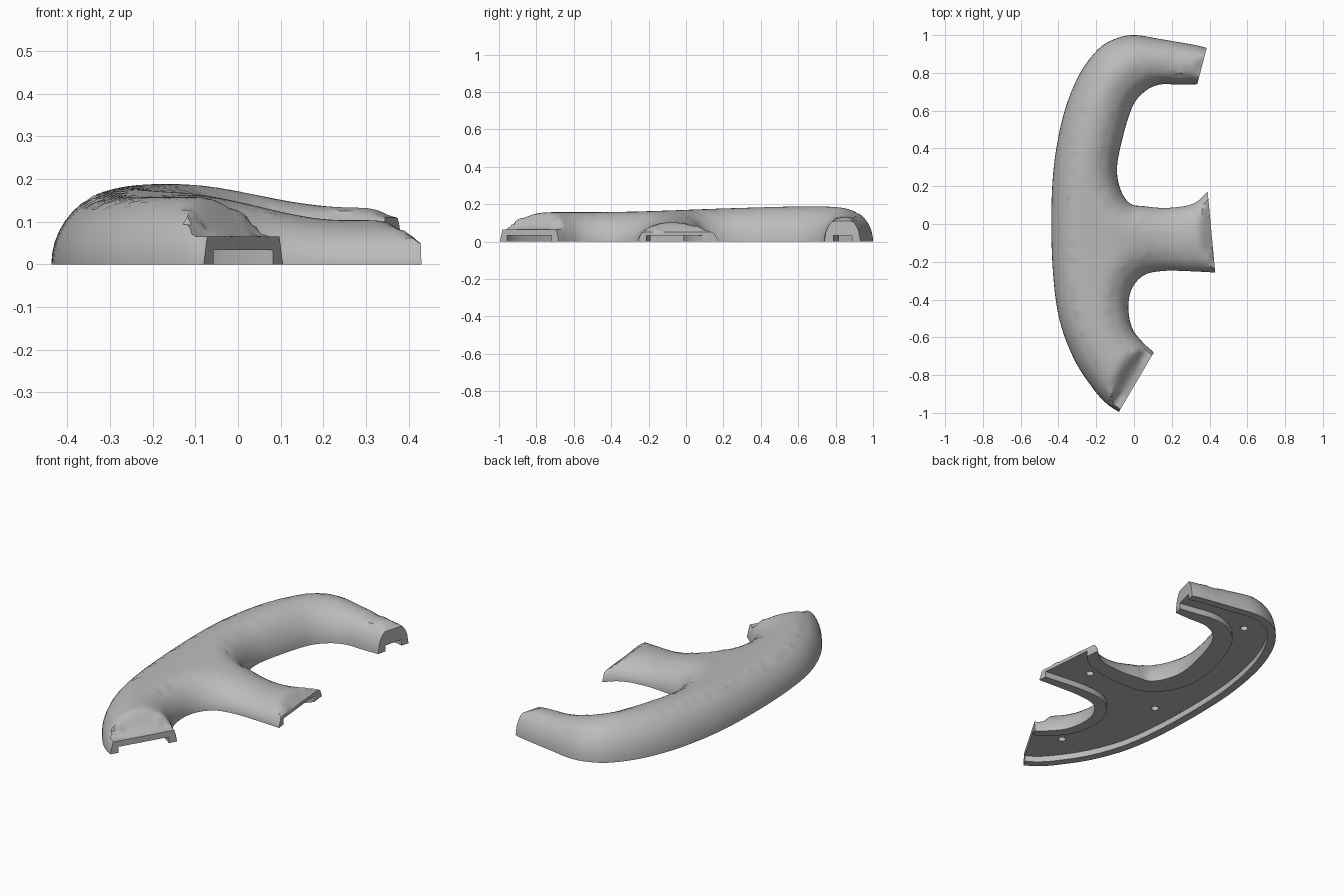
import bpy, bmesh, math
from mathutils import Vector
from mathutils.kdtree import KDTree
from mathutils.geometry import delaunay_2d_cdt

if "Cube" in bpy.data.objects:
    bpy.data.objects.remove(bpy.data.objects["Cube"])

grey = bpy.data.materials.new("plain grey")
grey.use_nodes = True
grey.diffuse_color = (0.5, 0.5, 0.5, 1)
grey.node_tree.nodes["Principled BSDF"].inputs["Base Color"].default_value = (0.5, 0.5, 0.5, 1)

# Side curves of the three-armed grip, counter-clockwise
OUTER = [(.385, .932), (.32, .948), (.135, .98), (0, 1), (-.1, .98), (-.19, .925), (-.29, .79),
         (-.37, .59), (-.42, .34), (-.437, .08), (-.43, -.24), (-.395, -.505), (-.315, -.72),
         (-.21, -.88), (-.14, -.955), (-.08, -.995)]
LOWER = [(.105, -.68), (.045, -.625), (-.01, -.55), (-.03, -.44), (-.01, -.34), (.055, -.27),
         (.16, -.248), (.295, -.25), (.43, -.257)]
UPPER = [(.39, .172), (.335, .12), (.27, .095), (.16, .085), (.055, .094), (-.02, .108), (-.07, .18),
         (-.09, .29), (-.065, .437), (-.01, .617), (.055, .7), (.135, .738), (.24, .738), (.335, .74)]
FINE = 30


def spline(points):
    """Dense Catmull-Rom curve through the points."""
    p = [Vector(q) for q in points]
    p = [2 * p[0] - p[1]] + p + [2 * p[-1] - p[-2]]
    out = []
    for a, b, c, d in zip(p, p[1:], p[2:], p[3:]):
        for i in range(FINE):
            t = i / FINE
            out.append(.5 * (2 * b + (c - a) * t + (2 * a - 5 * b + 4 * c - d) * t ** 2
                             + (3 * b - a - 3 * c + d) * t ** 3))
    return out + [p[-2]]


def inward(curve, i):
    t = (curve[min(i + 1, len(curve) - 1)] - curve[max(i - 1, 0)]).normalized()
    return Vector((-t.y, t.x))


def smoothstep(a, b, x):
    t = min(1, max(0, (x - a) / (b - a)))
    return t * t * (3 - 2 * t)


def mix(a, b, t):
    return a + (b - a) * t


chains = [spline(c) for c in (OUTER, LOWER, UPPER)]
tree = KDTree(sum(len(c) for c in chains))
for n, q in enumerate([q for c in chains for q in c]):
    tree.insert(q.to_3d(), n)
tree.balance()

# Cut ends: start, end, edge height, full height, flat length, ramp length
ENDS = [(chains[0][-1], chains[1][0], .065, .17, .03, .13),
        (chains[1][-1], chains[2][0], .04, .12, -.03, .1),
        (chains[2][-1], chains[0][0], .095, .15, -.03, .06)]


def side_distance(p):
    return tree.find(p.to_3d())[2]


def end_distance(p, end):
    a, b = end[:2]
    u = (b - a).normalized()
    along = (p - a).dot(u) / (b - a).length
    return (p - a).dot(Vector((-u.y, u.x))) if -.15 < along < 1.15 else 9


def radius(p):
    return mix(.165, .105, smoothstep(-.1, .2, p.x) * smoothstep(.4, .6, p.y))


def crest(p):
    body = mix(.158, .19, smoothstep(-.5, .7, p.y))
    arm = mix(.104, .136, smoothstep(.3, .6, p.y))
    return mix(body, arm, smoothstep(-.15, .25, p.x) * smoothstep(-.6, -.35, p.y))


def height(p):
    s = min(1, side_distance(p) / radius(p))
    z = crest(p) * math.sqrt(max(0, 1 - (1 - s) ** 2))
    for end in ENDS:
        e = end_distance(p, end)
        if e < end[5]:
            z = min(z, mix(end[2], end[3], smoothstep(end[4], end[5], e)))
    return max(z, .003)


# Outline, contour rows near the sides, and a grid inside
outline = []
for c, end in zip(chains, ENDS):
    outline += c[::5]
    outline += [end[0].lerp(end[1], t / 24) for t in range(1, 24)]
inside = []
for c in chains:
    for k in range(1, 8):
        for i in range(0, len(c), 5):
            d = radius(c[i]) * (1 - math.cos(math.radians(k * 9)))
            q = c[i] + inward(c, i) * d
            if side_distance(q) > d * .97:
                inside.append(q)
for i in range(-24, 24):
    for j in range(-52, 52):
        q = Vector((i * .02 + (j % 2) * .01, j * .02))
        if side_distance(q) > radius(q) * .58:
            inside.append(q)
inside = [q for q in inside if all(abs(end_distance(q, e)) > .007 for e in ENDS)]
n = len(outline)
verts, _, tris, *_ = delaunay_2d_cdt(outline + inside, [], [list(range(n))], 1, 1e-5)


def make_object(name, bm):
    bmesh.ops.recalc_face_normals(bm, faces=bm.faces)
    mesh = bpy.data.meshes.new(name)
    bm.to_mesh(mesh)
    bm.free()
    mesh.materials.append(grey)
    ob = bpy.data.objects.new(name, mesh)
    bpy.context.collection.objects.link(ob)
    return ob


# Domed body with vertical ends and a flat underside
bm = bmesh.new()
bv = [bm.verts.new((v.x, v.y, height(v))) for v in verts]
for t in tris:
    bm.faces.new([bv[i] for i in t])
bmesh.ops.delete(bm, geom=[v for v in bm.verts if not v.link_faces], context='VERTS')
soft = [v for v in bm.verts if not v.is_boundary
        and side_distance(v.co.xy) > .5 * radius(v.co.xy)]
for _ in range(4):
    bmesh.ops.smooth_vert(bm, verts=soft, factor=.5, use_axis_z=True)
new = bmesh.ops.extrude_face_region(bm, geom=bm.faces[:], use_keep_orig=True)["geom"]
for v in new:
    if isinstance(v, bmesh.types.BMVert):
        v.co.z = 0
bmesh.ops.dissolve_faces(bm, faces=[f for f in new if isinstance(f, bmesh.types.BMFace)])
body = make_object("grip_body", bm)


# Recess following the sides and running out through the three ends
def recess_side(curve, ends, bulge):
    path = []
    for i in range(0, len(curve), 10):
        t = i / (len(curve) - 1)
        path.append(curve[i] + inward(curve, i) * (ends + bulge * math.sin(math.pi * t)))
    first = path[0] + (path[0] - path[1]).normalized() * .1
    last = path[-1] + (path[-1] - path[-2]).normalized() * .1
    return [first] + path + [last]


bm = bmesh.new()
ring = recess_side(chains[0], .045, 0) + recess_side(chains[1], .045, .02) + recess_side(chains[2], .05, .07)
face = bm.faces.new([bm.verts.new((q.x, q.y, -.05)) for q in ring])
top = bmesh.ops.extrude_face_region(bm, geom=[face], use_keep_orig=True)["geom"]
bmesh.ops.translate(bm, vec=(0, 0, .083), verts=[v for v in top if isinstance(v, bmesh.types.BMVert)])
recess = make_object("recess_cutter", bm)

# Screw holes in the recess floor
bm = bmesh.new()
for x, y in [(-.08, .8), (-.26, -.14), (.235, -.08), (-.095, -.7)]:
    made = bmesh.ops.create_cone(bm, cap_ends=True, segments=20, radius1=.02, radius2=.02, depth=.06)
    bmesh.ops.translate(bm, vec=(x, y, .03), verts=made["verts"])
holes = make_object("screw_hole_cutter", bm)

bpy.context.view_layer.objects.active = body
body.select_set(True)
for cutter in (recess, holes):
    mod = body.modifiers.new("cut", 'BOOLEAN')
    mod.operation, mod.solver, mod.object = 'DIFFERENCE', 'EXACT', cutter
    bpy.ops.object.modifier_apply(modifier=mod.name)
    bpy.data.objects.remove(cutter)
bpy.ops.object.shade_smooth_by_angle(angle=math.radians(40))
